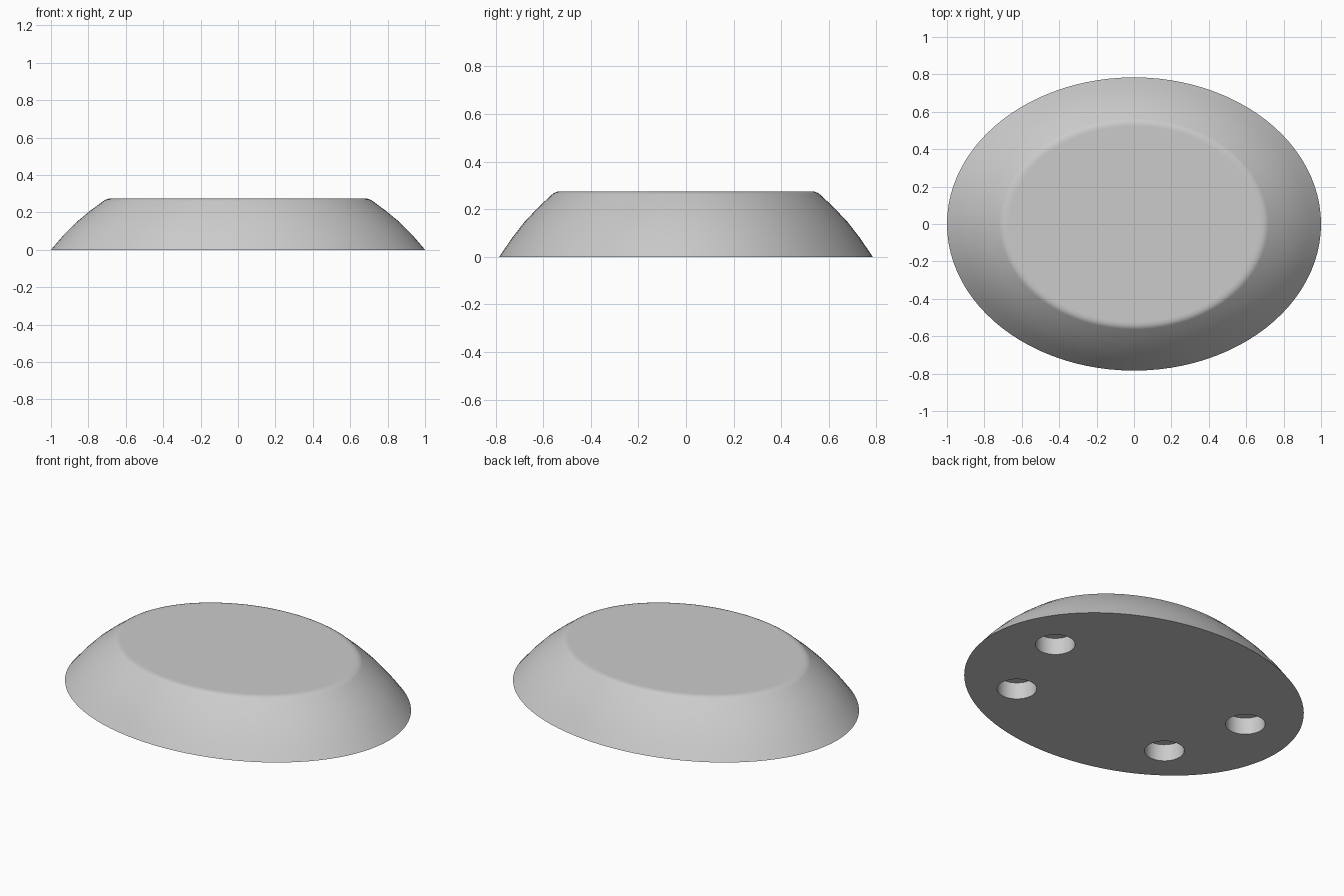
import bpy
import bmesh
from math import cos, sin, pi, radians

cube = bpy.data.objects.get("Cube")
if cube:
    bpy.data.objects.remove(cube, do_unlink=True)

SEGMENTS = 96
DEPTH_RATIO = 0.784  # ellipse depth against width

grey = bpy.data.materials.new("light_grey")
grey.diffuse_color = (0.6, 0.6, 0.6, 1)
grey.use_nodes = True
grey.node_tree.nodes["Principled BSDF"].inputs["Base Color"].default_value = (0.6, 0.6, 0.6, 1)


def new_object(name, bm):
    mesh = bpy.data.meshes.new(name)
    bmesh.ops.recalc_face_normals(bm, faces=bm.faces)
    bm.to_mesh(mesh)
    bm.free()
    mesh.materials.append(grey)
    obj = bpy.data.objects.new(name, mesh)
    bpy.context.collection.objects.link(obj)
    return obj


def lathe(bm, profile, cx=0, cy=0, ratio=1, segments=SEGMENTS):
    """Closed solid from (radius, height) rings with flat caps."""
    rings = []
    for r, z in profile:
        angles = [2 * pi * i / segments for i in range(segments)]
        rings.append([bm.verts.new((cx + r * cos(a), cy + r * ratio * sin(a), z)) for a in angles])
    for low, high in zip(rings, rings[1:]):
        for i in range(segments):
            j = (i + 1) % segments
            bm.faces.new((low[i], low[j], high[j], high[i]))
    bm.faces.new(rings[0][::-1])
    bm.faces.new(rings[-1])


# Oval body: sloping convex side, rounded shoulder, flat top
body_bm = bmesh.new()
lathe(body_bm, [(1, 0), (0.936, 0.075), (0.866, 0.146), (0.79, 0.209), (0.718, 0.262),
                (0.705, 0.269), (0.69, 0.2735), (0.668, 0.275)], ratio=DEPTH_RATIO)
body = new_object("oval_base", body_bm)

# Round sockets in the underside, mirrored left and right
socket_bm = bmesh.new()
for x, y in ((0.67, 0.137), (0.52, -0.364)):
    for side in (-1, 1):
        lathe(socket_bm, [(0.107, -0.1), (0.107, 0.1)], side * x, y, segments=48)
cutter = new_object("socket_cutter", socket_bm)
cutter.hide_render = True

cut = body.modifiers.new("sockets", 'BOOLEAN')
cut.operation = 'DIFFERENCE'
cut.solver = 'EXACT'
cut.object = cutter

bpy.ops.object.select_all(action='DESELECT')
body.select_set(True)
bpy.context.view_layer.objects.active = body
bpy.ops.object.modifier_apply(modifier=cut.name)
bpy.data.objects.remove(cutter, do_unlink=True)

# Smooth side with crisp rims and an evenly flat top
bpy.ops.object.shade_smooth_by_angle(angle=radians(35))
weighted = body.modifiers.new("flat_top_normals", 'WEIGHTED_NORMAL')
weighted.keep_sharp = True
